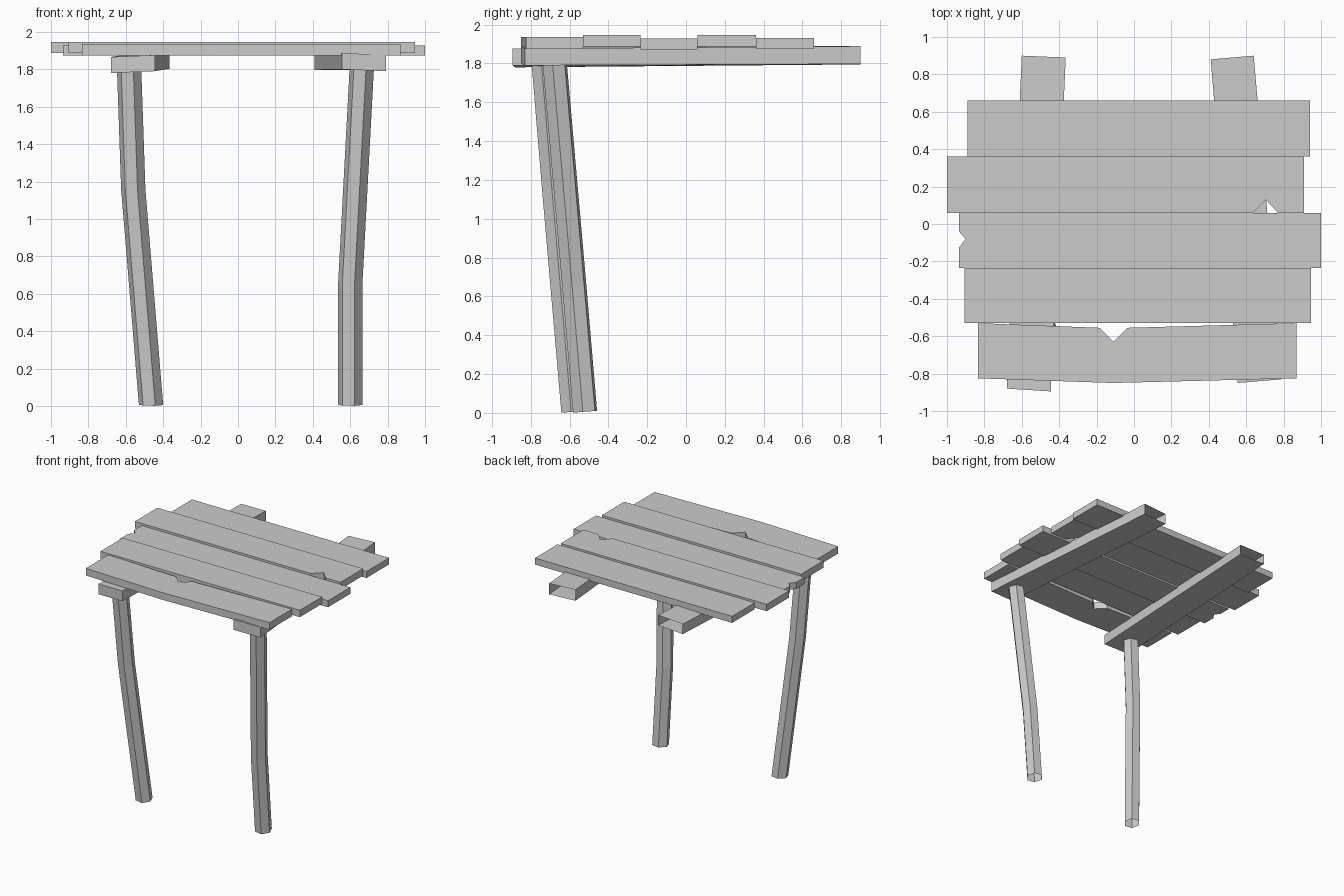
import bpy, bmesh, math
from mathutils import Vector

if "Cube" in bpy.data.objects:
    bpy.data.objects.remove(bpy.data.objects["Cube"])


def finish(name, bm):
    bmesh.ops.recalc_face_normals(bm, faces=bm.faces[:])
    me = bpy.data.meshes.new(name)
    bm.to_mesh(me)
    bm.free()
    ob = bpy.data.objects.new(name, me)
    bpy.context.collection.objects.link(ob)
    return ob


def plank(name, outline, z0, z1):
    """Extrude a flat outline from z0 up to z1."""
    bm = bmesh.new()
    face = bm.faces.new([bm.verts.new((x, y, z0)) for x, y in outline])
    ext = bmesh.ops.extrude_face_region(bm, geom=[face], use_keep_orig=True)
    verts = [v for v in ext["geom"] if isinstance(v, bmesh.types.BMVert)]
    bmesh.ops.translate(bm, vec=(0, 0, z1 - z0), verts=verts)
    return finish(name, bm)


def loft(name, rings, cap_start=False, cap_end=False):
    """Join closed rings of equal size with quads."""
    bm = bmesh.new()
    loops = [[bm.verts.new(p) for p in ring] for ring in rings]
    n = len(loops[0])
    for a, b in zip(loops, loops[1:]):
        for i in range(n):
            j = (i + 1) % n
            bm.faces.new((a[i], a[j], b[j], b[i]))
    if cap_start:
        bm.faces.new(loops[0])
    if cap_end:
        bm.faces.new(loops[-1])
    return finish(name, bm)


# Table-top planks, back to front, some with V-shaped chips
plank("plank_back", [(-0.89, 0.36), (0.94, 0.36), (0.94, 0.66), (-0.89, 0.66)],
      1.875, 1.93)
plank("plank_chipped_edge",
      [(-1.0, 0.06), (0.635, 0.06), (0.705, 0.13), (0.77, 0.06),
       (0.91, 0.06), (0.91, 0.36), (-1.0, 0.36)], 1.888, 1.946)
plank("plank_chipped_end",
      [(-0.935, -0.235), (1.0, -0.235), (1.0, 0.06), (-0.935, 0.06),
       (-0.935, -0.04), (-0.90, -0.08), (-0.935, -0.125)], 1.873, 1.928)
plank("plank_plain",
      [(-0.905, -0.53), (0.945, -0.53), (0.945, -0.235), (-0.905, -0.235)],
      1.888, 1.946)
plank("plank_front_bowed",
      [(-0.835, -0.825), (-0.11, -0.85), (0.87, -0.825), (0.87, -0.53),
       (-0.035, -0.555), (-0.11, -0.63), (-0.185, -0.555), (-0.835, -0.53)],
      1.875, 1.935)


# Support beams: slightly skewed boxes, hollow at the back end
def beam(name, front, back):
    rings = []
    for (xl, yl), (xr, yr), zl, zr, h in (front, back):
        rings.append([(xl, yl, zl), (xr, yr, zr),
                      (xr, yr, zr + h), (xl, yl, zl + h)])
    return loft(name, rings, cap_start=True)


beam("left_beam", ((-0.68, -0.88), (-0.445, -0.895), 1.78, 1.79, 0.086),
     ((-0.60, 0.90), (-0.365, 0.89), 1.795, 1.803, 0.084))
beam("right_beam", ((0.555, -0.85), (0.79, -0.83), 1.80, 1.79, 0.087),
     ((0.41, 0.88), (0.64, 0.90), 1.797, 1.797, 0.092))


# Bent six-sided legs with open ends
def leg(name, path, radius=0.066):
    rings = []
    for x, y, z in path:
        ring = []
        for k in range(6):
            a = math.radians(60 * k - 10)
            dx, dy = radius * math.cos(a), radius * math.sin(a)
            ring.append(Vector((x + dx, y + dy, z + 0.08 * dy)))
        rings.append(ring)
    return loft(name, rings)


leg("left_leg", [(-0.465, -0.58, 0.006), (-0.56, -0.68, 1.16),
                 (-0.582, -0.733, 1.80)])
leg("right_leg", [(0.60, -0.52, 0.006), (0.60, -0.575, 0.65),
                  (0.662, -0.677, 1.81)])
